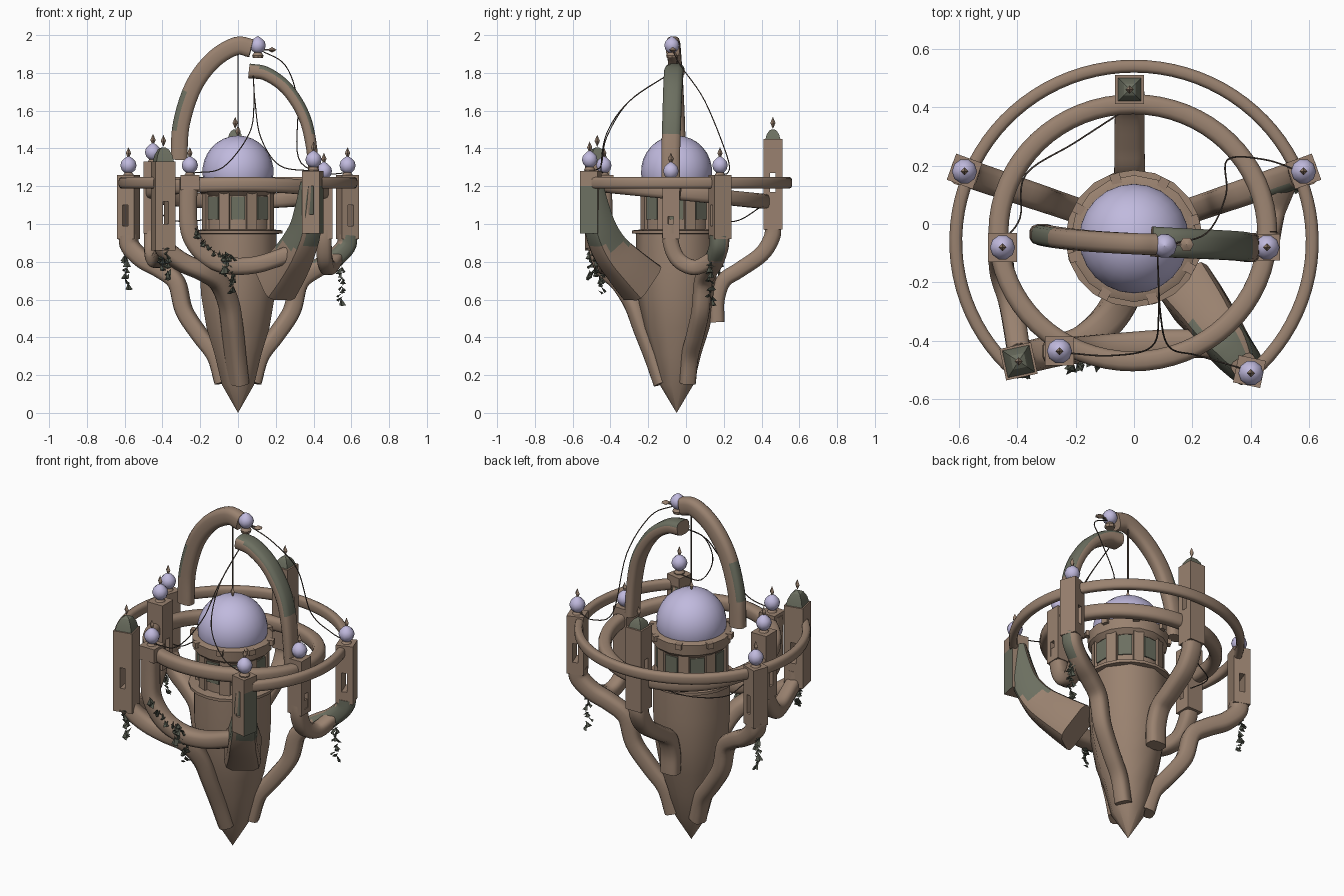
import bpy, bmesh, math, random
from mathutils import Vector as V, Matrix as M

if "Cube" in bpy.data.objects:
    bpy.data.objects.remove(bpy.data.objects["Cube"])
random.seed(4)
C = V((0, -0.05, 0))          # axis of the central tower


def mat(name, c):
    m = bpy.data.materials.new(name)
    m.diffuse_color = (*c, 1)
    m.use_nodes = True
    m.node_tree.nodes["Principled BSDF"].inputs["Base Color"].default_value = m.diffuse_color
    return m


stone = mat("warm stone", (0.32, 0.222, 0.16))
moss = mat("moss green", (0.15, 0.16, 0.118))
glass = mat("lavender glass", (0.53, 0.49, 0.73))
leaf = mat("dark leaf", (0.085, 0.095, 0.072))
wire = mat("dark wire", (0.1, 0.075, 0.06))


def finish(name, bm, m, limit=40, rule=None):
    bmesh.ops.recalc_face_normals(bm, faces=bm.faces[:])
    for f in bm.faces:
        f.smooth = True
        if rule and rule(f.calc_center_median(), f.normal):
            f.material_index = 1
    for e in bm.edges:
        e.smooth = len(e.link_faces) == 2 and e.calc_face_angle(0) < math.radians(limit)
    me = bpy.data.meshes.new(name)
    bm.to_mesh(me)
    bm.free()
    me.materials.append(m)
    me.materials.append(moss)
    ob = bpy.data.objects.new(name, me)
    bpy.context.collection.objects.link(ob)
    return ob


def loft(bm, rings):
    vs = [[bm.verts.new(p) for p in r] for r in rings]
    n = len(vs[0])
    for a, b in zip(vs, vs[1:]):
        for i in range(n):
            bm.faces.new((a[i], a[(i + 1) % n], b[(i + 1) % n], b[i]))
    bm.faces.new(vs[0][::-1])
    bm.faces.new(vs[-1])


def lathe(name, prof, n, loc, m, limit=40, turn=0.0):
    bm = bmesh.new()
    loft(bm, [[V(loc) + V((max(r, 1e-4) * math.cos(turn + i * math.tau / n),
                           max(r, 1e-4) * math.sin(turn + i * math.tau / n), z)) for i in range(n)]
              for r, z in prof])
    return finish(name, bm, m, limit)


def smooth_path(pts, k):
    p = [V(q) for q in pts]
    p = [2 * p[0] - p[1]] + p + [2 * p[-1] - p[-2]]
    out = []
    for i in range(1, len(p) - 2):
        a, b, c, d = p[i - 1:i + 3]
        for j in range(k):
            t = j / k
            out.append(0.5 * (2 * b + (c - a) * t + (2 * a - 5 * b + 4 * c - d) * t * t
                              + (3 * b - a - 3 * c + d) * t ** 3))
    return out + [p[-2]]


def sweep(name, pts, ref, w0, w1, m=stone, k=5, n=12, power=0.65, rule=None):
    """Rounded section swept along a path; w0/w1 = (size along ref, size across) at the ends."""
    path = smooth_path(pts, k) if k > 1 else [V(p) for p in pts]
    rings = []
    for i, p in enumerate(path):
        t = (path[min(i + 1, len(path) - 1)] - path[max(i - 1, 0)]).normalized()
        s = V(ref)
        s = (s - t * s.dot(t)).normalized()
        u = t.cross(s)
        f = i / (len(path) - 1)
        a, b = [(w0[j] * (1 - f) + w1[j] * f) / 2 for j in (0, 1)]
        ring = []
        for q in range(n):
            c, d = math.cos((q + .5) * math.tau / n), math.sin((q + .5) * math.tau / n)
            ring.append(p + s * a * math.copysign(abs(c) ** power, c)
                        + u * b * math.copysign(abs(d) ** power, d))
        rings.append(ring)
    bm = bmesh.new()
    loft(bm, rings)
    return finish(name, bm, m, 45, rule)


def boxes(name, items, loc, ang, m=stone, rule=None):
    """Several boxes (centre, size) in one object, turned about z."""
    bm = bmesh.new()
    for c, s in items:
        bmesh.ops.create_cube(bm, size=1, matrix=M.Translation(V(loc)) @ M.Rotation(math.radians(ang), 4, 'Z')
                              @ M.Translation(V(c)) @ M.Diagonal((*s, 1)))
    return finish(name, bm, m, 30, rule)


def orb(x, y, z, r=0.043, top=True):
    lathe("orb", [(0, -r)] + [(r * math.sin(a), -r * math.cos(a)) for a in (.5, 1, 1.57, 2.1, 2.6)] + [(0, r * 1.2)],
          10, (x, y, z), glass)
    lathe("orb_base", [(.026, -r - .025), (.03, -r - .01), (.016, -r + .01)], 8, (x, y, z), stone)
    if top:
        finial(x, y, z + r + .022)


def finial(x, y, z, r=0.014, h=0.032):
    lathe("finial", [(0, -h), (.004, -h * .7), (r, 0), (0, h)], 4, (x, y, z), stone, 10)


def tower(name, x, y, z0, z1, ang, slot, w=0.1, rule=None):
    """Square pinnacle with a tall slot cut through it sideways."""
    s0, s1, g = slot[0], slot[1], 0.03
    p = (w - g) / 2
    boxes(name, [((0, 0, (z0 + s0) / 2), (w, w, s0 - z0)), ((0, 0, (s1 + z1) / 2), (w, w, z1 - s1)),
                 (((g + p) / 2, 0, (s0 + s1) / 2), (p, w, s1 - s0)),
                 ((-(g + p) / 2, 0, (s0 + s1) / 2), (p, w, s1 - s0))], (x, y, 0), ang, stone, rule)


def cap(x, y, z, ang, r, h):
    t = math.radians(ang + 45)
    lathe("mossy_cap", [(r, 0), (r * .82, h * .5), (r * .5, h * .88), (.012, h)], 4, (x, y, z), moss, 20, t)
    finial(x, y, z + h + .035)


# central tower: pointed body, drum, collars, dome
lathe("tower_body", [(0, 0), (.09, .15), (.13, .31), (.175, .45), (.205, .62), (.215, .78), (.215, .95), (.18, .96)],
      10, C, stone, 40, math.radians(18))
lathe("lower_collar", [(.18, .945), (.235, .95), (.235, .966), (.18, .972)], 20, C, stone)
lathe("drum", [(.182, .96), (.182, 1.18), (.2, 1.2)], 24, C, stone)
lathe("upper_collar", [(.185, 1.15), (.212, 1.175), (.217, 1.235), (.195, 1.245), (.17, 1.245)], 16, C, stone)
lathe("dome", [(.188 * math.cos(a), 1.278 + .19 * math.sin(a)) for a in [-.5 + i * .207 for i in range(11)]],
      24, C, glass)
for i in range(8):
    a = i * 45
    boxes("drum_window", [((.182, 0, 1.085), (.008, .076, .12))], C, a, moss)
    boxes("drum_rib", [((.18, 0, 1.075), (.03, .058, .22))], C, a + 22.5)
    boxes("collar_knob", [((.212, 0, 1.228), (.04, .035, .03))], C, a + 17)

# rings: broken outer hoop and tilted inner hoop
arc = [math.radians(-45 + i * 270 / 64) for i in range(65)]
sweep("outer_ring", [(.61 * math.cos(a), -.06 + .6 * math.sin(a), 1.218) for a in arc], (0, 0, 1),
      (.062, .045), (.062, .045), k=1, n=12)
arc = [i * math.tau / 64 for i in range(65)]
sweep("inner_ring", [(-.004 + .46 * math.cos(a), -.03 + .44 * math.sin(a), 1.165 - .045 * math.sin(a)) for a in arc],
      (0, 0, 1), (.08, .07), (.08, .07), k=1, n=12)

# side buttresses, mirrored left and right
side = [(.58, .94), (.57, .88), (.5, .81), (.41, .76), (.325, .69), (.285, .54), (.2, .41), (.12, .3), (.08, .16)]
for sx in (-1, 1):
    rule = (lambda c, n: n.x - n.y > .1 and .8 < c.z < 1.02) if sx > 0 else None
    sweep("side_buttress", [(sx * x, -.02 + .34 * x, z) for x, z in side], (-.33 * sx, 1, 0),
          (.1, .1), (.085, .085), rule=rule)
    tower("side_tower", sx * .58, .18, .92, 1.26, 20 * sx, (.99, 1.1), .095)
    orb(sx * .58, .18, 1.31)

# back buttress
sweep("back_buttress", [(-.015, .46, 1.0), (-.015, .455, .93), (-.015, .4, .84), (-.015, .28, .755),
                        (-.015, .2, .7), (-.015, .165, .6), (-.015, .165, .48)], (1, 0, 0), (.1, .09), (.11, .08))
tower("back_tower", -.015, .46, .97, 1.45, 90, (1.17, 1.27))
cap(-.015, .46, 1.45, 0, .056, .05)

# front left buttress running down the front of the tower
sweep("front_left_buttress", [(-.395, -.465, .95), (-.385, -.46, .87), (-.3, -.44, .8), (-.19, -.41, .75),
                              (-.1, -.34, .69), (-.05, -.27, .58), (-.03, -.22, .45), (-.015, -.16, .3),
                              (0, -.11, .16)], (.4, -.6, 0), (.1, .1), (.13, .09))
tower("front_left_tower", -.395, -.47, .86, 1.33, 12, (1.0, 1.12), .11)
cap(-.395, -.47, 1.325, 12, .068, .08)

# front right buttress, a wide mossy slab that deepens towards the tower
mossy = lambda c, n: .88 < c.z < 1.23 and abs(n.x) > .45
sweep("front_right_buttress", [(.385, -.495, 1.22), (.375, -.48, 1.1), (.355, -.45, .97), (.31, -.395, .86),
                               (.255, -.315, .77), (.195, -.235, .69)],
      (.6, .4, 0), (.09, .09), (.2, .24), power=.4, rule=mossy)
tower("front_right_tower", .395, -.505, .95, 1.28, -12, (1.05, 1.2), .095, mossy)
orb(.4, -.51, 1.34)

# small branch towers curling into a neighbouring buttress
sweep("right_branch", [(.455, -.08, 1.0), (.455, -.08, .9), (.46, -.04, .81), (.48, .05, .77), (.52, .15, .82)],
      (1, 0, 0), (.085, .09), (.08, .08))
tower("right_tower", .455, -.08, .92, 1.24, 90, (.95, 1.04), .09)
orb(.455, -.08, 1.28)
sweep("left_branch", [(-.45, -.08, 1.0), (-.455, -.1, .92), (-.45, -.17, .83), (-.42, -.28, .81), (-.395, -.43, .87)],
      (1, 0, 0), (.09, .09), (.08, .08))
tower("left_tower", -.45, -.08, .95, 1.33, 90, (1.02, 1.12))
orb(-.45, -.08, 1.38)
sweep("front_branch", [(-.26, -.435, 1.24), (-.265, -.435, 1.08), (-.25, -.435, .94), (-.17, -.43, .83),
                       (-.05, -.42, .78), (.1, -.41, .785), (.27, -.41, .84)], (0, 1, 0), (.09, .1), (.1, .09))
boxes("front_branch_top", [((0, 0, 1.22), (.1, .1, .08))], (-.255, -.435, 0), 0)
orb(-.255, -.435, 1.31)

# broken arch over the dome
sweep("left_arch", [(.07, -.07, 1.93), (-.01, -.067, 1.942), (-.13, -.06, 1.87), (-.235, -.05, 1.73), (-.3, -.04, 1.53),
                    (-.313, -.035, 1.34)], (0, 1, 0), (.075, .1), (.07, .09),
      rule=lambda c, n: 1.5 < c.z < 1.7 and n.x < -.3)
sweep("right_arch", [(.06, -.06, 1.81), (.15, -.065, 1.795), (.26, -.07, 1.715), (.35, -.075, 1.57), (.39, -.08, 1.4),
                     (.405, -.08, 1.2)], (0, 1, 0), (.105, .08), (.1, .055),
      rule=lambda c, n: c.z > 1.48 and n.x + n.z > .6)
orb(.105, -.075, 1.945, .042, False)
boxes("lantern_arm", [((.13, 0, 0), (.1, .008, .008))], (0, -.07, 1.922), 0, wire)
lathe("lantern_bud", [(0, -.015), (.025, 0), (0, .015)], 6, (.18, -.07, 1.922), stone)
sweep("pendulum_rod", [(0, -.05, 1.92), (0, -.05, 1.47)], (1, 0, 0), (.008, .008), (.008, .008), wire, 1, 6)
finial(0, -.05, 1.49)

# sagging wires
wires = [[(.08, -.08, 1.8), (.085, -.3, 1.65), (.06, -.42, 1.48), (-.08, -.45, 1.3), (-.24, -.44, 1.27)],
         [(.08, -.08, 1.8), (.09, -.3, 1.65), (.12, -.42, 1.46), (.22, -.45, 1.31), (.39, -.5, 1.28)],
         [(.12, -.07, 1.92), (.25, -.03, 1.84), (.315, .1, 1.65), (.32, .22, 1.35), (.45, .22, 1.27), (.57, .18, 1.27)],
         [(0, .41, 1.1), (-.2, .28, 1.02), (-.37, .17, 1.02), (-.39, .02, 1.04), (-.45, -.06, 1.1)]]
for w in wires:
    sweep("sagging_wire", w, (.3, .2, 1), (.006, .006), (.006, .006), wire, 6, 5, 1)


# hanging vines and leaves
def vine(name, pts, count, spread):
    bm = bmesh.new()
    path = smooth_path(pts, count)
    for p in path:
        s = random.uniform(.02, .032)
        q = p + V([random.uniform(-spread, spread) for _ in range(3)])
        rot = M.Rotation(random.uniform(0, 6.28), 4, 'Z') @ M.Rotation(random.uniform(-1, 1), 4, 'X')
        bmesh.ops.create_cone(bm, segments=4, radius1=s * .7, radius2=0, depth=s * 1.4, cap_ends=True,
                              matrix=M.Translation(q) @ rot @ M.Diagonal((1, .4, 1, 1)))
    finish(name, bm, leaf, 5)


for x, y, z0, z1 in [(-.59, .18, .88, .66), (-.375, -.5, .92, .73), (-.4, -.46, .86, .78), (-.03, -.45, .8, .65),
                     (-.07, -.47, .84, .74), (.545, .13, .8, .6)]:
    vine("hanging_vine", [(x, y, z0), (x, y, z1)], 14, .012)
vine("branch_leaves", [(-.23, -.49, .97), (-.15, -.48, .87), (-.02, -.47, .82)], 9, .014)
